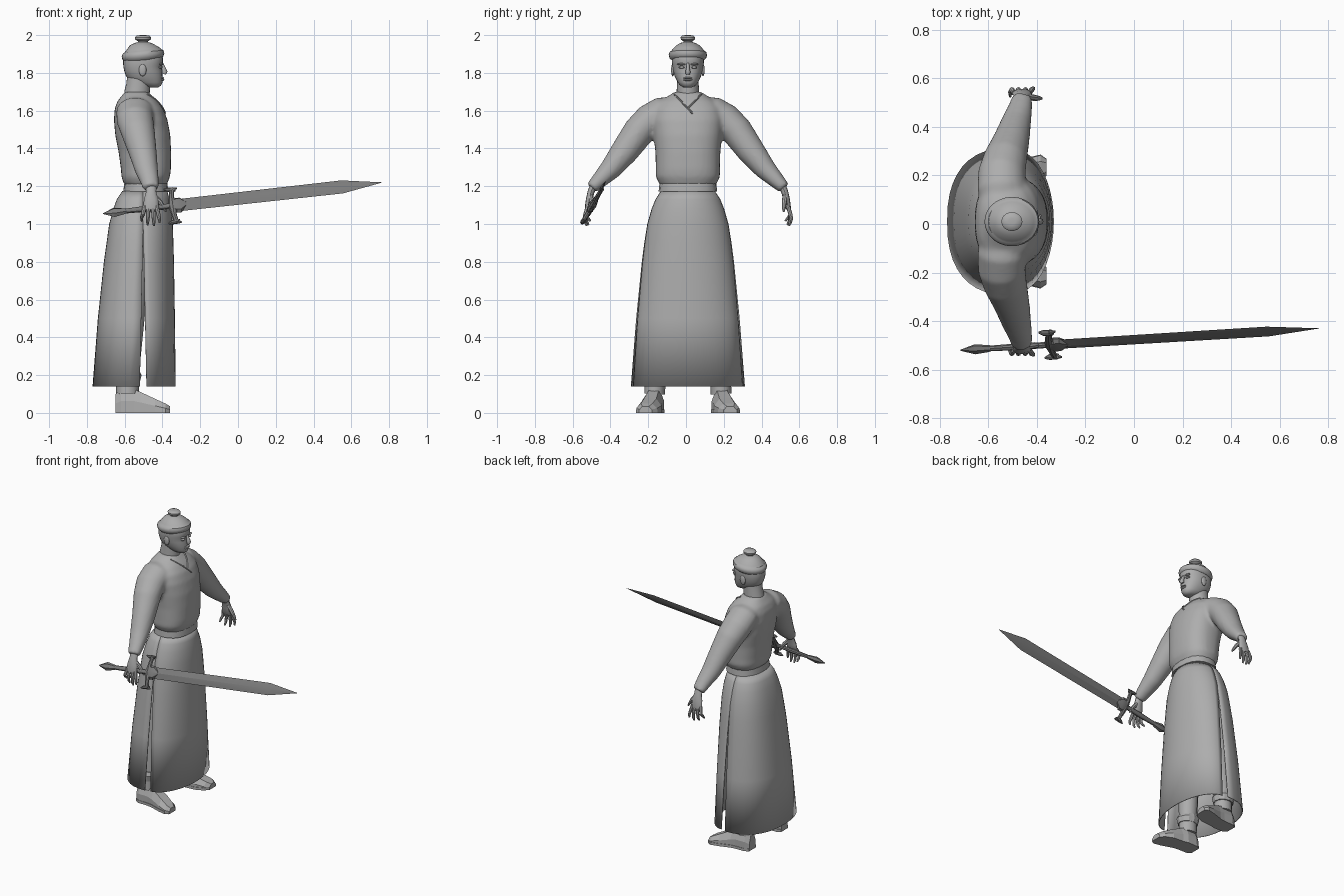
import bpy, bmesh, math
from mathutils import Vector

if "Cube" in bpy.data.objects:
    bpy.data.objects.remove(bpy.data.objects["Cube"])

MID = 0.01  # the figure's own plane of symmetry


def material(name, grey):
    m = bpy.data.materials.new(name)
    m.use_nodes = True
    col = (grey, grey, grey, 1)
    m.diffuse_color = col
    m.node_tree.nodes["Principled BSDF"].inputs["Base Color"].default_value = col
    return m


GREY = material("plain grey", 0.42)
STEEL = material("dark steel", 0.2)


def make(name, verts, faces, mat=GREY, smooth=40):
    me = bpy.data.meshes.new(name)
    me.from_pydata([tuple(v) for v in verts], [], faces)
    bm = bmesh.new()
    bm.from_mesh(me)
    bmesh.ops.recalc_face_normals(bm, faces=bm.faces)
    bm.to_mesh(me)
    bm.free()
    ob = bpy.data.objects.new(name, me)
    bpy.context.collection.objects.link(ob)
    me.materials.append(mat)
    bpy.ops.object.select_all(action='DESELECT')
    ob.select_set(True)
    bpy.context.view_layer.objects.active = ob
    if smooth:
        bpy.ops.object.shade_smooth_by_angle(angle=math.radians(smooth))
    return ob


def skin(rings):
    """Vertices and faces of a closed loft through equal rings."""
    n = len(rings[0])
    faces = [(i * n + j, i * n + (j + 1) % n, (i + 1) * n + (j + 1) % n, (i + 1) * n + j)
             for i in range(len(rings) - 1) for j in range(n)]
    faces += [tuple(range(n)), tuple(range(len(rings) * n - n, len(rings) * n))]
    return [v for r in rings for v in r], faces


def ring(c, u, v, n=24, power=2):
    out = []
    for k in range(n):
        a = 2 * math.pi * k / n
        p, q = math.cos(a), math.sin(a)
        out.append(c + u * math.copysign(abs(p) ** (2 / power), p) + v * math.copysign(abs(q) ** (2 / power), q))
    return out


def stack(sections, n=24, power=2):
    """Horizontal rings from (z, back x, front x, half width)."""
    return [ring(Vector(((b + f) / 2, MID, z)), Vector(((f - b) / 2, 0, 0)), Vector((0, h, 0)), n, power)
            for z, b, f, h in sections]


def sweep(path, n=16):
    """Rings square to a path of (x, y, z, fore-aft radius, side radius)."""
    pts = [Vector(p[:3]) for p in path]
    out = []
    for i, p in enumerate(path):
        t = (pts[min(i + 1, len(pts) - 1)] - pts[max(i - 1, 0)]).normalized()
        u = Vector((1, 0, 0)) if abs(t.x) < 0.8 else Vector((0, 0, 1))
        u = (u - t * u.dot(t)).normalized()
        out.append(ring(pts[i], u * p[3], t.cross(u) * p[4], n))
    return out


def flip(path, side):
    return [(p[0], MID + side * p[1], *p[2:]) for p in path]


def ball(name, loc, size, mat=GREY):
    bm = bmesh.new()
    bmesh.ops.create_uvsphere(bm, u_segments=16, v_segments=10, radius=1)
    verts = [Vector(loc) + Vector(a * s for a, s in zip(v.co, size)) for v in bm.verts]
    faces = [[v.index for v in f.verts] for f in bm.faces]
    bm.free()
    return make(name, verts, faces, mat, 60)


# Upper robe: torso and sleeves fused into one soft surface
torso = stack([(1.2, -.595, -.38, .145), (1.225, -.61, -.37, .158), (1.25, -.617, -.36, .17), (1.29, -.62, -.355, .17),
               (1.38, -.632, -.354, .172), (1.47, -.65, -.358, .182), (1.55, -.657, -.373, .19),
               (1.61, -.653, -.395, .18), (1.65, -.638, -.425, .15), (1.68, -.615, -.455, .1),
               (1.7, -.6, -.475, .07)], 32, 2.4)
SLEEVE = [(-.54, .05, 1.62, .08, .055), (-.545, .13, 1.592, .1, .085), (-.545, .2, 1.55, .098, .088), (-.53, .26, 1.49, .09, .084),
          (-.505, .335, 1.385, .075, .074), (-.485, .41, 1.29, .062, .058), (-.468, .47, 1.23, .05, .043),
          (-.46, .51, 1.19, .043, .033)]
parts = [torso] + [sweep(flip(SLEEVE, s), 20) for s in (1, -1)]
verts, faces = [], []
for part in parts:
    v, f = skin(part)
    faces += [tuple(i + len(verts) for i in q) for q in f]
    verts += v
robe = make("upper_robe", verts, faces, smooth=0)
rm = robe.modifiers.new("fuse", 'REMESH')
rm.mode, rm.voxel_size = 'VOXEL', 0.011
sm = robe.modifiers.new("soften", 'SMOOTH')
sm.factor, sm.iterations = 0.5, 6
for mod in ("fuse", "soften"):
    bpy.ops.object.modifier_apply(modifier=mod)
bpy.ops.object.shade_smooth_by_angle(angle=math.radians(60))

# Crossed collar edges laid on the chest
bpy.context.view_layer.update()
for name, a, b in (("collar_right", (-.06, 1.685), (.035, 1.585)), ("collar_left", (.08, 1.685), (.01, 1.612))):
    path = []
    for i in range(9):
        t = i / 8
        y, z = a[0] + (b[0] - a[0]) * t, a[1] + (b[1] - a[1]) * t
        hit, loc, nor, _ = robe.ray_cast(Vector((0, y, z)), Vector((-1, 0, 0)))
        if hit:
            path.append((*loc, .006, .005))
    make(name, *skin(sweep(path, 8)))

# Sash
make("sash", *skin(stack([(1.172, -.608, -.37, .155), (1.2, -.604, -.372, .152), (1.226, -.6, -.376, .15)], 20, 2.4)), smooth=30)

# Skirt: front and back panels parted by side slits; rows of (z, back x, front x, half width)
ROWS = [(1.175, -.612, -.375, .143), (1.13, -.642, -.362, .172), (1.08, -.66, -.352, .192), (1.0, -.682, -.345, .215),
        (.9, -.696, -.342, .231), (.8, -.71, -.339, .244), (.5, -.742, -.334, .274), (.14, -.77, -.33, .302)]
STEPS = 20
for name, way in (("skirt_front", 1), ("skirt_back", -1)):
    verts = []
    for z, back, front, half in ROWS:
        gap = 0.018 * max(0, (1.0 - z) / 0.86)
        seam = -.502 + way * gap
        depth = front - seam if way > 0 else seam - back
        power = 2 if way > 0 else 2.4
        for k in range(STEPS + 1):
            a = math.pi * (k / STEPS - .5)
            y = math.copysign(abs(math.sin(a)) ** (2 / power), a) * (half - (.012 * max(0, 1 - z) if way > 0 else 0))
            verts.append((seam + way * depth * abs(math.cos(a)) ** (2 / power), MID + y, z))
    w = STEPS + 1
    faces = [(i * w + j, i * w + j + 1, i * w + w + j + 1, i * w + w + j)
             for i in range(len(ROWS) - 1) for j in range(STEPS)]
    cloth = make(name, verts, faces, smooth=50)
    cloth.modifiers.new("cloth", 'SOLIDIFY').thickness = 0.006

# Legs, cuffs and boots
SHOE = [(-.648, .178, .1), (-.62, .178, .125), (-.55, .178, .125), (-.515, .185, .11), (-.44, .2, .075), (-.385, .218, .05), (-.36, .224, .035)]
HALF = (.035, .05, .052, .05, .06, .055, .032)
for side, word in ((1, "left"), (-1, "right")):
    make(word + "_leg", *skin(sweep(flip([(-.55, .1, 1.05, .09, .085), (-.56, .14, .6, .075, .075), (-.585, .172, .2, .06, .055),
                                          (-.585, .176, .1, .06, .055)], side), 12)))
    make(word + "_cuff", *skin(sweep(flip([(-.58, .172, .23, .062, .06), (-.585, .175, .205, .075, .07),
                                           (-.585, .176, .165, .066, .06)], side), 12)), smooth=0)
    rings = [[Vector((x, MID + side * (y + h * k), z)) for k, z in
              ((-1, .016), (-1, top * .5), (-.55, top), (.55, top), (1, top * .5), (1, .016))]
             for (x, y, top), h in zip(SHOE, HALF)]
    make(word + "_shoe", *skin(rings), smooth=0)
    sole = [(x, MID + side * (y + e * (h + .003))) for e, walk in ((1, 1), (-1, -1))
            for (x, y, _), h in list(zip(SHOE, HALF))[::walk]]
    make(word + "_sole", *skin([[Vector((x, y, z)) for x, y in sole] for z in (0, .018)]), smooth=0)

    # Hand: palm, four fingers and a thumb
    make(word + "_palm", *skin(sweep(flip([(-.46, .5, 1.2, .028, .02), (-.46, .513, 1.17, .027, .018), (-.46, .522, 1.13, .038, .018),
                                           (-.462, .532, 1.085, .04, .014), (-.462, .535, 1.075, .034, .01)], side), 12)))
    for k, (off, tip) in enumerate(((-.032, 1.015), (-.011, .995), (.011, .99), (.031, 1.005))):
        x = -.462 + off
        curl = .01 * (3 - k)
        make(f"{word}_finger_{k + 1}", *skin(sweep(flip([
            (x, .53, 1.095, .011, .011), (x + off * .3, .543, 1.05, .011, .011),
            (x + off * .5, .548 - curl * .5, tip + .02, .009, .009), (x + off * .5, .545 - curl, tip, .005, .005)], side), 8)))
    make(word + "_thumb", *skin(sweep(flip([(-.445, .515, 1.15, .014, .014), (-.412, .51, 1.115, .013, .013),
                                            (-.392, .508, 1.085, .01, .01), (-.38, .507, 1.065, .005, .005)], side), 8)))

    # Ear and brow
    ball(word + "_ear", (-.505, MID + side * .08, 1.815), (.02, .009, .033))
    ball(word + "_brow", (-.408, MID + side * .033, 1.846), (.012, .024, .006))
    ball(word + "_eye", (-.411, MID + side * .033, 1.829), (.012, .016, .007))

# Neck and head
make("neck", *skin(sweep([(-.54, MID, 1.63, .07, .062), (-.534, MID, 1.7, .067, .06), (-.528, MID, 1.74, .063, .057), (-.525, MID, 1.8, .06, .057)], 24)))
make("head", *skin(stack([(1.722, -.47, -.425, .018), (1.732, -.51, -.408, .04), (1.75, -.56, -.4, .054), (1.78, -.592, -.4, .069),
                          (1.81, -.602, -.402, .078), (1.835, -.607, -.405, .082), (1.85, -.608, -.398, .084),
                          (1.88, -.607, -.398, .085), (1.91, -.6, -.405, .08)], 28, 2.2)), smooth=60)
make("nose", *skin(sweep([(-.403, MID, 1.85, .007, .007), (-.395, MID, 1.825, .012, .009), (-.388, MID, 1.805, .015, .014),
                          (-.392, MID, 1.794, .01, .012)], 10)), smooth=60)
for name, z, h in (("upper_lip", 1.773, .005), ("lower_lip", 1.763, .006)):
    ball(name, (-.402, MID, z), (.012, .024, h))

# Rolled-brim cap with a flat knob, tipped slightly back
CAP = [(.096, 1.868), (.108, 1.878), (.113, 1.895), (.108, 1.91), (.098, 1.916), (.09, 1.925), (.07, 1.945), (.045, 1.958),
       (.026, 1.963), (.027, 1.968), (.041, 1.976), (.043, 1.988), (.034, 1.997), (.015, 2.0)]
make("cap", *skin([ring(Vector((-.503, MID, z)), Vector((r, 0, .09 * r * (z < 1.93))), Vector((0, r * .9, 0)), 28) for r, z in CAP]))

# Sword, laid out along its own axis
POMMEL, TIP = Vector((-.715, -.52, 1.055)), Vector((.762, -.43, 1.22))
AXIS = TIP - POMMEL
WIDE = Vector((0, .5, .86))
WIDE = (WIDE - AXIS * WIDE.dot(AXIS) / AXIS.length_squared).normalized()
THIN = AXIS.cross(WIDE).normalized()


def blade(name, sections, n):
    make(name, *skin([ring(POMMEL + AXIS * s, WIDE * a, THIN * b, n) for s, a, b in sections]), STEEL, 25)


blade("sword_blade", [(.26, .037, .011), (.857, .04, .008), (1, .001, .001)], 4)
blade("sword_grip", [(.07, .013, .011), (.16, .017, .014), (.25, .015, .012)], 10)
blade("sword_pommel", [(0, .002, .002), (.04, .028, .018), (.075, .018, .014), (.085, .014, .012)], 6)
blade("sword_collar", [(.245, .022, .018), (.262, .045, .022), (.278, .045, .02), (.3, .01, .014)], 8)
CENTRE = POMMEL + AXIS * .25
bar = []
for off, fore, r in ((-.1, .018, .013), (-.09, .006, .011), (-.05, 0, .012), (0, 0, .02), (.05, 0, .012), (.09, .006, .011), (.1, .018, .013)):
    bar.append((*(CENTRE + WIDE * off + AXIS.normalized() * fore), r * 1.2, r))
make("sword_guard", *skin(sweep(bar, 8)), STEEL, 30)
for sign in (1, -1):
    ends = [(*(CENTRE + WIDE * sign * (.095 + abs(f) * .3) + AXIS.normalized() * f), r, r)
            for f, r in ((-.035, .004), (-.015, .012), (.01, .012), (.035, .004))]
    make("guard_end_" + ("top" if sign > 0 else "bottom"), *skin(sweep(ends, 8)), STEEL, 30)
